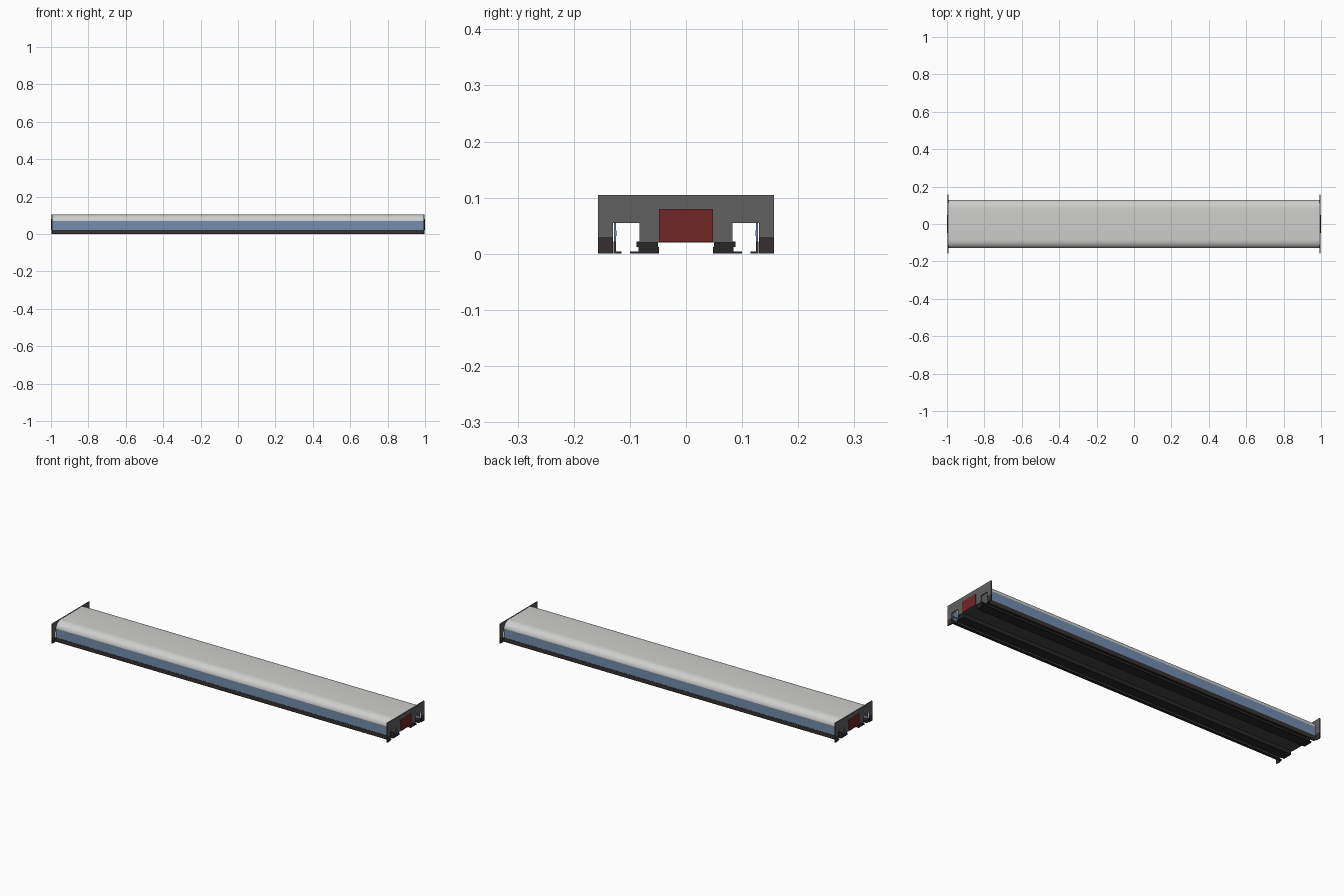
import bpy, bmesh, math

if "Cube" in bpy.data.objects:
    bpy.data.objects.remove(bpy.data.objects["Cube"])

def mat(name, c):
    m = bpy.data.materials.new(name)
    m.diffuse_color = (*c, 1)
    m.use_nodes = True
    m.node_tree.nodes["Principled BSDF"].inputs["Base Color"].default_value = m.diffuse_color
    return m

ROOF = mat("light_grey", (0.62, 0.62, 0.61))
GLASS = mat("window_blue", (0.17, 0.27, 0.43))
PLATE = mat("mid_grey", (0.12, 0.12, 0.12))
RED = mat("dark_red", (0.17, 0.02, 0.02))
BASE = mat("dark_brown", (0.04, 0.03, 0.03))
FLOOR = mat("floor_grey", (0.06, 0.06, 0.06))
BLACK = mat("near_black", (0.02, 0.02, 0.02))

def extrude_x(name, profile, x0, x1, material, smooth=False):
    """Extrude a closed (y, z) outline from x0 to x1."""
    bm = bmesh.new()
    f = bm.faces.new([bm.verts.new((x0, y, z)) for y, z in profile])
    r = bmesh.ops.extrude_face_region(bm, geom=[f])
    bmesh.ops.translate(bm, vec=(x1 - x0, 0, 0),
                        verts=[v for v in r["geom"] if isinstance(v, bmesh.types.BMVert)])
    bmesh.ops.recalc_face_normals(bm, faces=bm.faces)
    me = bpy.data.meshes.new(name)
    bm.to_mesh(me)
    bm.free()
    me.materials.append(material)
    ob = bpy.data.objects.new(name, me)
    bpy.context.collection.objects.link(ob)
    if smooth:
        bpy.context.view_layer.objects.active = ob
        ob.select_set(True)
        bpy.ops.object.shade_smooth_by_angle(angle=math.radians(35))
        ob.select_set(False)
    return ob

def bar(name, y0, y1, z0, z1, material, x0=-0.992, x1=0.992):
    return extrude_x(name, [(y0, z0), (y1, z0), (y1, z1), (y0, z1)], x0, x1, material)

# Curved roof shell with a flat top
def arch(w, r, top, bottom, n=8):
    right = [(w - r + r * math.cos(a), bottom + (top - bottom) * math.sin(a))
             for a in [math.pi / 2 * i / n for i in range(n + 1)]]
    return right + [(-y, z) for y, z in reversed(right)]

outer = arch(0.128, 0.045, 0.104, 0.07)
inner = arch(0.125, 0.044, 0.101, 0.07)
extrude_x("roof", outer + inner[::-1], -0.992, 0.992, ROOF, True)

# Central floor, open underneath
bar("centre_floor", -0.083, 0.083, 0.022, 0.027, FLOOR)

for s, side in ((-1, "front"), (1, "back")):
    # Side glazing, skirt and inner handrail
    bar(side + "_window_band", s * 0.125, s * 0.128, 0.022, 0.07, GLASS)
    bar(side + "_skirt", s * 0.125, s * 0.129, 0, 0.022, BASE)
    bar(side + "_handrail", s * 0.1235, s * 0.126, 0.032, 0.041, FLOOR)
    # Stepped rails beneath the floor and the thin outer ledge
    bar(side + "_upper_rail", s * 0.05, s * 0.088, 0.012, 0.022, BLACK)
    bar(side + "_middle_rail", s * 0.048, s * 0.085, 0.004, 0.012, BLACK)
    bar(side + "_lower_rail", s * 0.048, s * 0.1, 0, 0.004, BLACK)
    bar(side + "_ledge", s * 0.115, s * 0.129, 0, 0.004, BLACK)

# End plates with two openings, red centre panel and dark corner blocks
half = [(0.083, 0.02), (0.083, 0.055), (0.13, 0.055), (0.13, 0.03), (0.157, 0.03), (0.157, 0.105)]
outline = half + [(-y, z) for y, z in reversed(half)]
for s, end in ((-1, "left"), (1, "right")):
    extrude_x(end + "_end_plate", outline, s * 0.991, s * 0.997, PLATE)
    bar(end + "_end_panel", -0.048, 0.048, 0.021, 0.08, RED, s * 0.996, s * 1.0)
    for t, side in ((-1, "front"), (1, "back")):
        bar(f"{end}_{side}_corner", t * 0.13, t * 0.157, 0, 0.03, BASE, s * 0.991, s * 0.997)
